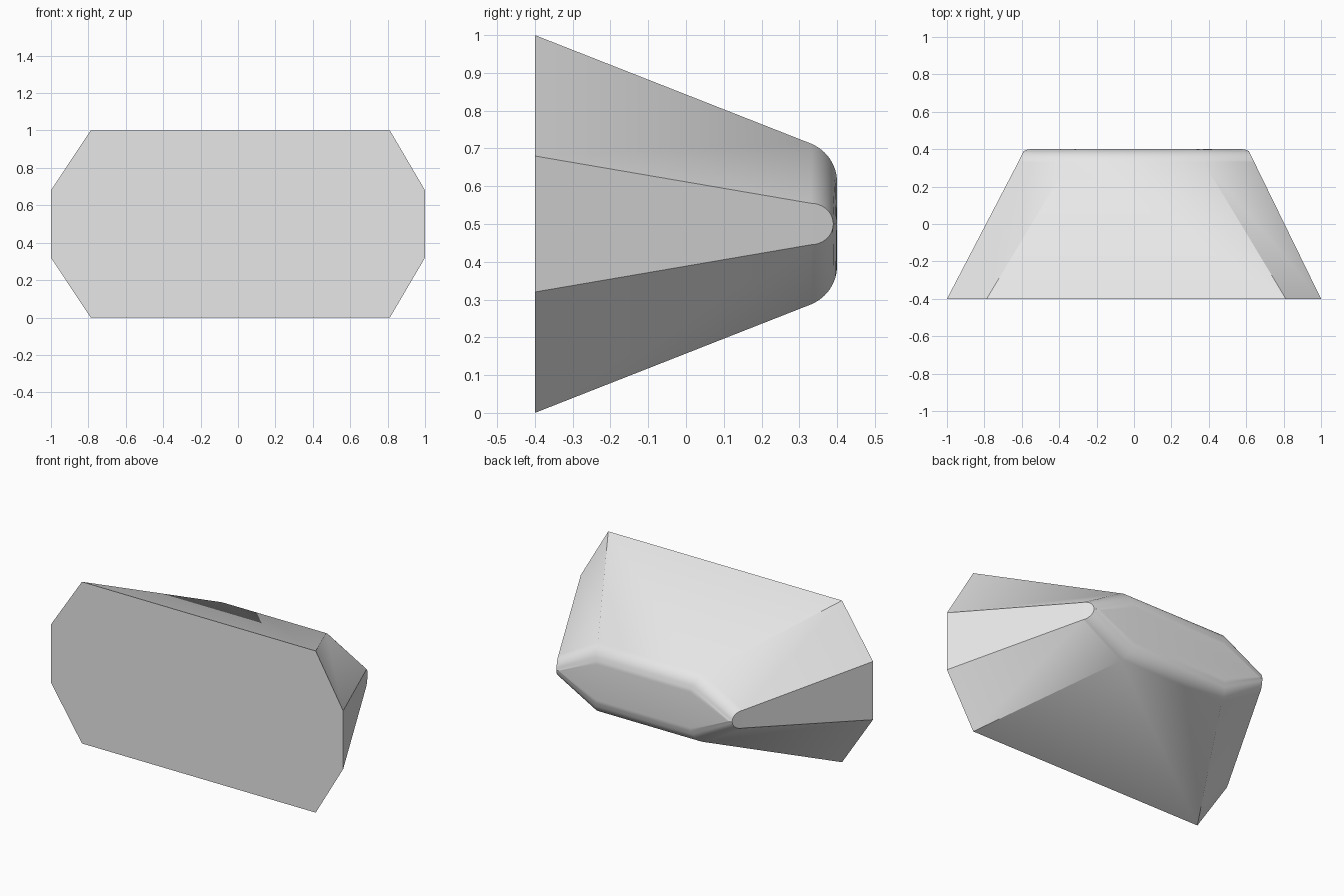
import bpy, bmesh
from math import sin, cos, pi, radians

cube = bpy.data.objects.get("Cube")
if cube:
    bpy.data.objects.remove(cube, do_unlink=True)

# Single plain grey
grey = bpy.data.materials.new("plain grey")
grey.use_nodes = True
grey.diffuse_color = (0.8, 0.8, 0.8, 1)
grey.node_tree.nodes["Principled BSDF"].inputs["Base Color"].default_value = grey.diffuse_color

MID_Z = 0.5
SHIFT = 0.012    # the upper and rear corners sit slightly to the left
STEPS = 12       # segments of the rounded rear rim
RADIUS = 0.111


def section(bm, top, side, shift, side_shift):
    """Eight-sided ring; top and side are (x, y, z above the middle)."""
    ring = []
    for sx, sz, order in ((1, 1, 1), (-1, 1, -1), (-1, -1, 1), (1, -1, -1)):
        for (x, y, z), s in ((side, side_shift), (top, shift))[::order]:
            ring.append(bm.verts.new((sx * x + s, y, MID_Z + sz * z)))
    return ring


bm = bmesh.new()

# Wide flat front outline
rings = [section(bm, (0.8, -0.4, 0.5), (1.0, -0.4, 0.18), SHIFT, 0)]

# Rounded rear rim; the side facets narrow to a point before the rear face
for i in range(STEPS + 1):
    t = i / STEPS
    a = radians(68.3) * (1 - t)
    top = (0.36 - 0.04 * t, 0.289 + RADIUS * cos(a), 0.11 + RADIUS * sin(a))
    u = min(1, t / 0.75)
    y = 0.33 + 0.06 * sin(u * pi / 2)
    side = [1 - 0.505 * (y + 0.4), y, 0.055 * cos(u * pi / 2)]
    if t > 0.75:
        v = (t - 0.75) * 4
        side[0] -= 0.035 * v
        side[1] += 0.01 * sin(v * pi / 2)
    rings.append(section(bm, top, side, SHIFT, SHIFT))

# Skin between the rings, then close both ends
for a, b in zip(rings, rings[1:]):
    for i in range(8):
        j = (i + 1) % 8
        bm.faces.new((a[i], a[j], b[j], b[i]))
bm.faces.new(rings[0])
bm.faces.new(rings[-1])
bmesh.ops.remove_doubles(bm, verts=bm.verts, dist=0.0005)
bmesh.ops.recalc_face_normals(bm, faces=bm.faces)

mesh = bpy.data.meshes.new("tapered_body")
bm.to_mesh(mesh)
bm.free()
mesh.materials.append(grey)
body = bpy.data.objects.new("tapered_body", mesh)
bpy.context.collection.objects.link(body)

# Smooth rim, sharp outline
bpy.ops.object.select_all(action="DESELECT")
body.select_set(True)
bpy.context.view_layer.objects.active = body
bpy.ops.object.shade_smooth_by_angle(angle=radians(30))
